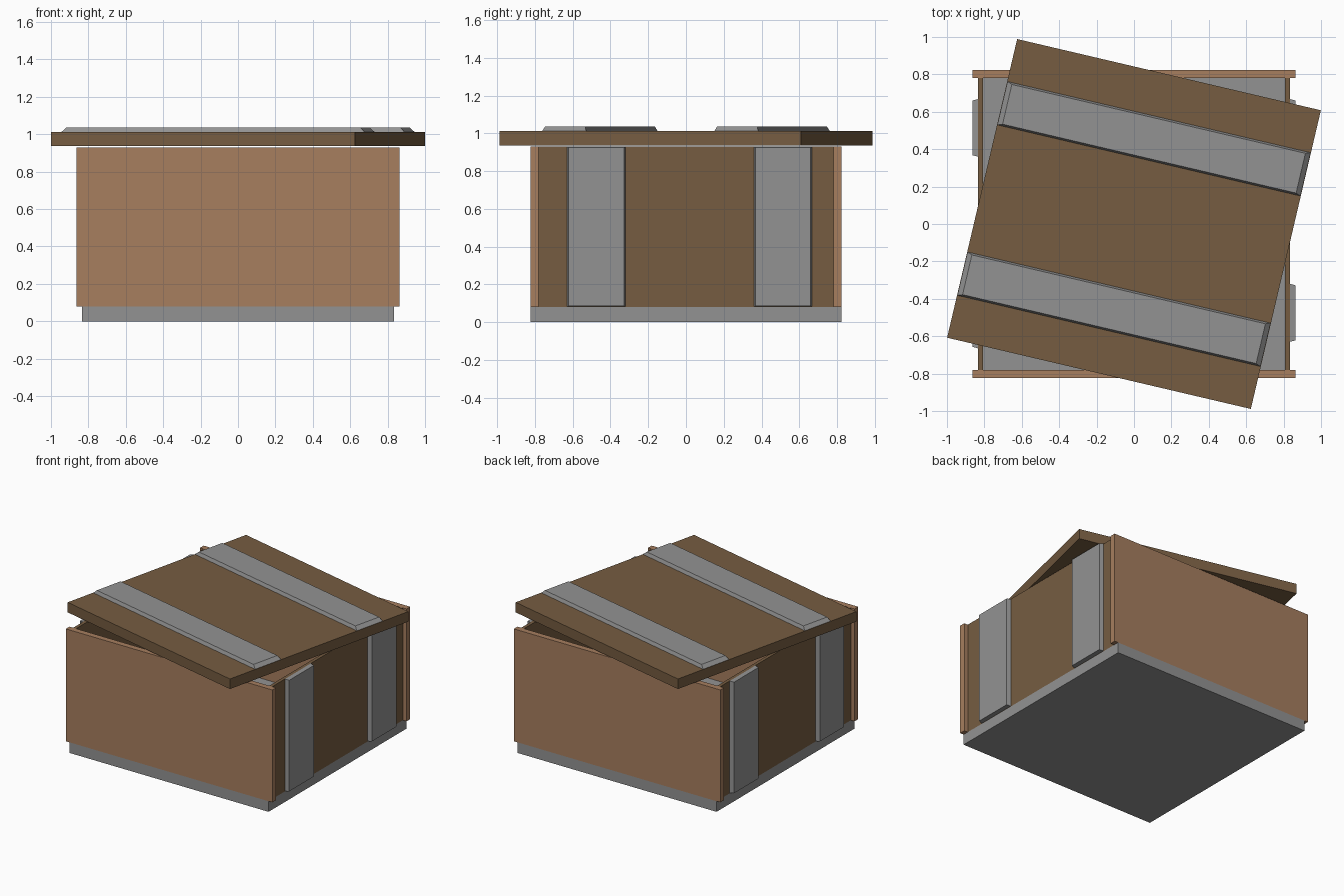
import bpy, math
from mathutils import Matrix, Vector

if "Cube" in bpy.data.objects:
    bpy.data.objects.remove(bpy.data.objects["Cube"])


def material(name, rgb):
    m = bpy.data.materials.new(name)
    m.diffuse_color = (*rgb, 1)
    m.use_nodes = True
    m.node_tree.nodes["Principled BSDF"].inputs["Base Color"].default_value = m.diffuse_color
    return m


GREY = material("grey metal", (0.29, 0.29, 0.29))
TAN = material("light wood", (0.385, 0.21, 0.114))
BROWN = material("dark wood", (0.18, 0.108, 0.053))


def block(name, lo, hi, mat, inset=(0, 0), matrix=None):
    """Box from lo to hi; its top can be drawn in to make sloped sides."""
    verts = []
    for z, k in ((lo[2], 0), (hi[2], 1)):
        ix, iy = inset[0] * k, inset[1] * k
        verts += [(lo[0] + ix, lo[1] + iy, z), (hi[0] - ix, lo[1] + iy, z),
                  (hi[0] - ix, hi[1] - iy, z), (lo[0] + ix, hi[1] - iy, z)]
    if matrix:
        verts = [matrix @ Vector(v) for v in verts]
    faces = [(3, 2, 1, 0), (4, 5, 6, 7)]
    faces += [(i, (i + 1) % 4, (i + 1) % 4 + 4, i + 4) for i in range(4)]
    mesh = bpy.data.meshes.new(name)
    mesh.from_pydata(verts, [], faces)
    mesh.materials.append(mat)
    obj = bpy.data.objects.new(name, mesh)
    bpy.context.collection.objects.link(obj)
    return obj


BASE, WALL = 0.08, 0.93   # top of the base, top of the walls

# Base slab, also the floor of the open box
block("base", (-0.833, -0.824, 0), (0.833, 0.824, BASE), GREY)

# Front and back panels
for name, y in (("front_panel", -0.802), ("back_panel", 0.802)):
    block(name, (-0.864, y - 0.022, BASE), (0.864, y + 0.022, WALL), TAN)

# Side walls with two upright straps each
for side, s in (("left", -1), ("right", 1)):
    x0, x1 = sorted((s * 0.808, s * 0.833))
    block(side + "_wall", (x0, -0.78, BASE), (x1, 0.78, WALL), BROWN)
    # strap local axes: x along the wall, y up, z outwards
    out = Matrix(((0, 0, s, 0), (s, 0, 0, 0), (0, 1, 0, 0), (0, 0, 0, 1)))
    front = (-0.63, -0.32) if s > 0 else (-0.665, -0.36)
    for where, (a, b) in (("front", front), ("back", (0.36, 0.668))):
        a, b = sorted((s * a, s * b))
        block(f"{side}_{where}_strap", (a, BASE + 0.002, 0.833),
              (b, WALL, 0.864), GREY, (0.008, 0.004), out)

# Lid laid on askew, with two bevelled straps across it
turn = Matrix.Rotation(math.radians(-13.2), 4, "Z")
block("lid", (-0.834, -0.82, 0.936), (0.834, 0.82, 1.012), BROWN, matrix=turn)
for name, v in (("lid_front_strap", -0.468), ("lid_back_strap", 0.468)):
    block(name, (-0.832, v - 0.119, 1.012), (0.832, v + 0.119, 1.037),
          GREY, (0.026, 0.01), turn)
